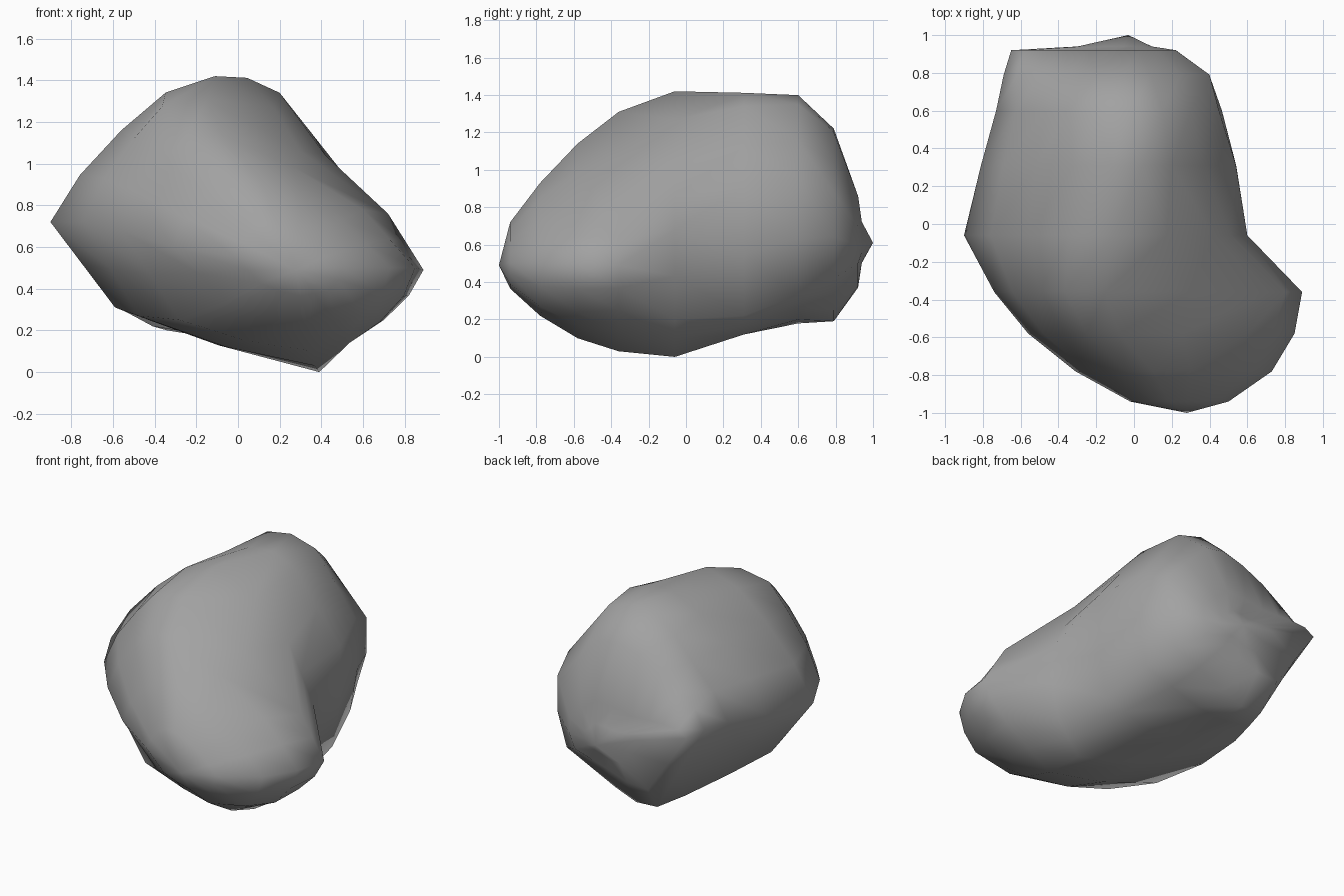
import bpy, bmesh

if "Cube" in bpy.data.objects:
    bpy.data.objects.remove(bpy.data.objects["Cube"])

# Cross-sections of the boulder, front to back: y, then (x, z) outline points
# in order left, upper left, top, upper right, right, lower right, bottom, lower left
SECTIONS = [
    (-0.78, [(-.31, .60), (-.15, .86), (.10, .93), (.50, .73), (.73, .50), (.60, .27), (.33, .22), (-.05, .34)]),
    (-0.58, [(-.56, .68), (-.36, 1.02), (-.08, 1.14), (.60, .78), (.85, .50), (.68, .24), (.36, .10), (-.28, .25)]),
    (-0.36, [(-.74, .72), (-.50, 1.12), (-.15, 1.31), (.72, .76), (.89, .49), (.70, .25), (.37, .03), (-.48, .27)]),
    (-0.06, [(-.90, .72), (-.56, 1.16), (-.11, 1.42), (.42, 1.04), (.60, .68), (.55, .20), (.39, .00), (-.59, .31)]),
    (0.31, [(-.81, .76), (-.52, 1.16), (-.12, 1.40), (.20, 1.34), (.54, .91), (.48, .22), (.20, .12), (-.54, .29)]),
    (0.60, [(-.73, .80), (-.47, 1.13), (-.20, 1.37), (.15, 1.35), (.45, .96), (.41, .33), (.00, .20), (-.41, .22)]),
    (0.79, [(-.69, .81), (-.50, 1.01), (-.20, 1.18), (.09, 1.20), (.40, .88), (.33, .42), (-.03, .25), (-.34, .20)]),
    (0.92, [(-.65, .79), (-.48, .84), (-.25, .83), (.03, .86), (.22, .70), (.18, .50), (-.06, .43), (-.36, .37)]),
]
FRONT_TIP = (.28, -1.0, .49)
BACK_TIP = (-.03, 1.0, .61)
# How far each side of the outline bulges between its points
BULGE = [.6, 1, 1, 0, .8, 0, .7, 0]


def rounded(pts):
    """Double the outline with curved midpoints."""
    n, out = len(pts), []
    for i in range(n):
        p, a, b, q = (pts[(i + k) % n] for k in (-1, 0, 1, 2))
        w = BULGE[i] / 16
        mid = tuple((.5 + w) * (a[k] + b[k]) - w * (p[k] + q[k]) for k in (0, 1))
        out += [a, mid]
    return out


def shrunk(pts, cx, cz, f):
    return [(cx + (x - cx) * f, cz + (z - cz) * f) for x, z in pts]


# Rounded nose in front and a shallow hollow around the knob at the back
sections = ([(-.94, shrunk(SECTIONS[0][1], .27, .51, .5))] + SECTIONS
            + [(.94, shrunk(SECTIONS[-1][1], -.01, .61, .45))])

# Loft the sections and close both ends with fans
bm = bmesh.new()
rings = [[bm.verts.new((x, y, max(z, 0))) for x, z in rounded(pts)] for y, pts in sections]
n = len(rings[0])
for a, b in zip(rings, rings[1:]):
    for i in range(n):
        j = (i + 1) % n
        bm.faces.new((a[i], a[j], b[j], b[i]))
for ring, tip in ((rings[0], FRONT_TIP), (rings[-1], BACK_TIP)):
    v = bm.verts.new(tip)
    for i in range(n):
        bm.faces.new((ring[i], ring[(i + 1) % n], v))
bmesh.ops.recalc_face_normals(bm, faces=bm.faces[:])

# Smooth-shaded boulder object
mesh = bpy.data.meshes.new("boulder")
bm.to_mesh(mesh)
bm.free()
for p in mesh.polygons:
    p.use_smooth = True
boulder = bpy.data.objects.new("boulder", mesh)
bpy.context.collection.objects.link(boulder)

# Stone colour
stone = bpy.data.materials.new("stone")
stone.diffuse_color = (.36, .36, .36, 1)
stone.use_nodes = True
stone.node_tree.nodes["Principled BSDF"].inputs["Base Color"].default_value = stone.diffuse_color
mesh.materials.append(stone)
